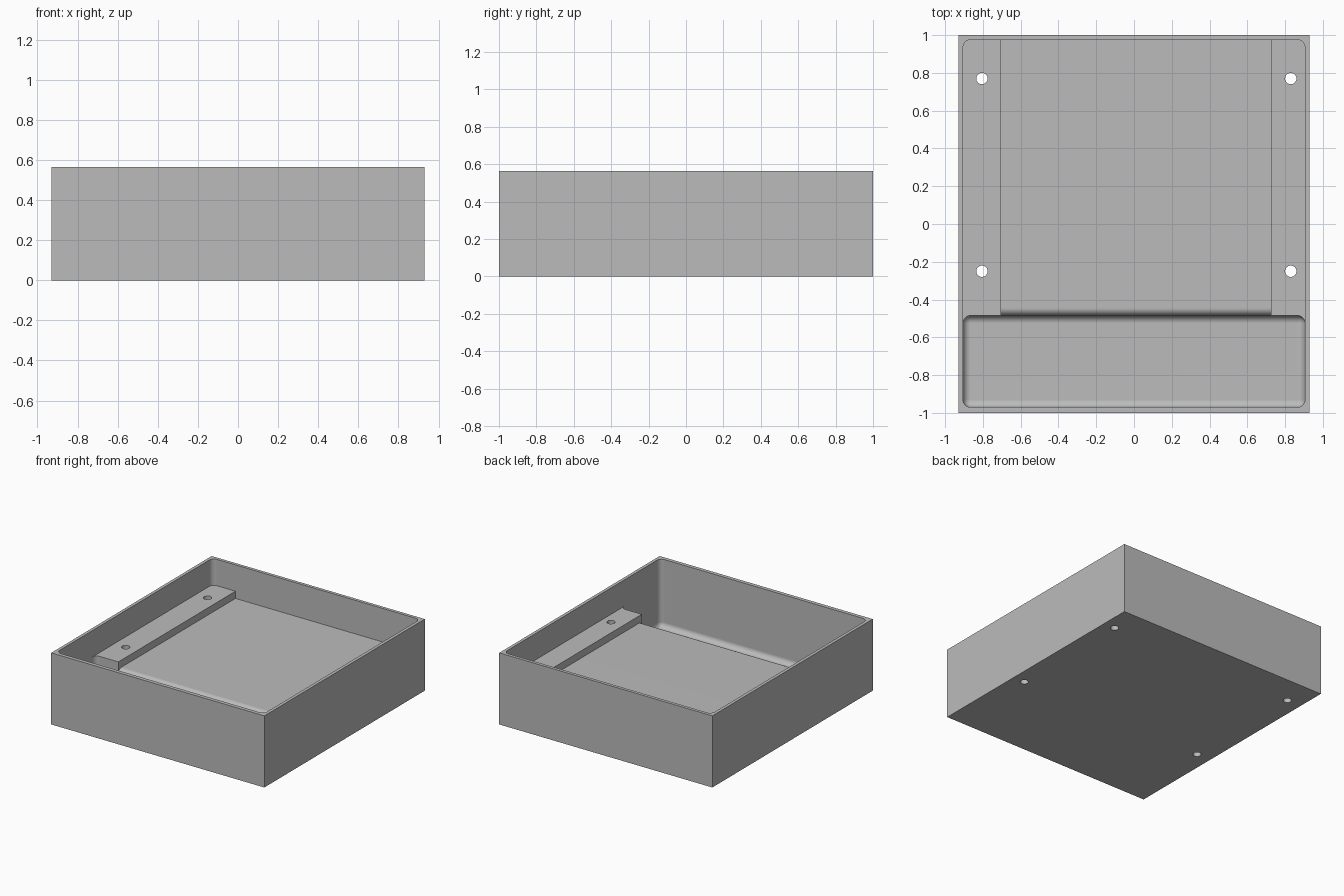
import bpy, bmesh, math

if "Cube" in bpy.data.objects:
    bpy.data.objects.remove(bpy.data.objects["Cube"])

R = 0.04           # fillet radius
RIM = 0.565        # tray height
RAIL = 0.357       # top of the side rails
DECK = 0.30        # raised floor between the rails
FLOOR = 0.03       # floor of the deep front pocket


def make_object(name, bm):
    bmesh.ops.recalc_face_normals(bm, faces=bm.faces[:])
    mesh = bpy.data.meshes.new(name)
    bm.to_mesh(mesh)
    bm.free()
    obj = bpy.data.objects.new(name, mesh)
    bpy.context.collection.objects.link(obj)
    return obj


def box(name, lo, hi, pick=None):
    """Box between two corners; edges chosen by pick are rounded."""
    bm = bmesh.new()
    bmesh.ops.create_cube(bm, size=1)
    for v in bm.verts:
        v.co = [a + (c + 0.5) * (b - a) for a, b, c in zip(lo, hi, v.co)]
    if pick:
        edges = [e for e in bm.edges if pick(e)]
        bmesh.ops.bevel(bm, geom=edges, offset=R, segments=8, profile=0.5,
                        affect='EDGES', clamp_overlap=True)
    return make_object(name, bm)


def vertical(e):
    return abs(e.verts[0].co.z - e.verts[1].co.z) > 0.01


# Solid tray block
tray = box("tray", (-0.93, -1, 0), (0.93, 1, RIM))

# Upper cavity and deep front pocket
top = 0.7
cavity = box("cavity_cutter", (-0.905, -0.97, RAIL), (0.905, 0.975, top), vertical)
pocket = box("pocket_cutter", (-0.905, -0.97, FLOOR), (0.905, -0.485, top),
             lambda e: vertical(e) or e.verts[0].co.z < 0.1)

# Channel between the rails, with a rounded lip down into the pocket
profile = [(0.975, 0.5), (0.975, DECK)]
for i in range(9):
    a = math.radians(90 + 90 * i / 8)
    profile.append((-0.485 + R + R * math.cos(a), DECK - R + R * math.sin(a)))
profile += [(-0.6, DECK - R), (-0.6, 0.5)]
bm = bmesh.new()
face = bm.faces.new([bm.verts.new((-0.705, y, z)) for y, z in profile])
side = bmesh.ops.extrude_face_region(bm, geom=[face])["geom"]
bmesh.ops.translate(bm, vec=(1.43, 0, 0),
                    verts=[v for v in side if isinstance(v, bmesh.types.BMVert)])
channel = make_object("channel_cutter", bm)

# Screw holes through both rails
cutters = [cavity, pocket, channel]
for x in (-0.805, 0.83):
    for y in (-0.25, 0.77):
        bm = bmesh.new()
        bmesh.ops.create_cone(bm, cap_ends=True, segments=32,
                              radius1=0.03, radius2=0.03, depth=1)
        bmesh.ops.translate(bm, vec=(x, y, 0.2), verts=bm.verts[:])
        cutters.append(make_object("hole_cutter", bm))

# Cut everything out of the block
bpy.context.view_layer.objects.active = tray
tray.select_set(True)
for c in cutters:
    mod = tray.modifiers.new("cut", 'BOOLEAN')
    mod.operation, mod.solver, mod.object = 'DIFFERENCE', 'EXACT', c
    bpy.ops.object.modifier_apply(modifier=mod.name)
    bpy.data.objects.remove(c)

# Smooth fillets, crisp edges
bpy.ops.object.shade_smooth_by_angle(angle=math.radians(30))
weighted = tray.modifiers.new("weighted_normals", 'WEIGHTED_NORMAL')
weighted.keep_sharp = True

# Grey material
grey = bpy.data.materials.new("light grey")
grey.diffuse_color = (0.5, 0.5, 0.5, 1)
grey.use_nodes = True
grey.node_tree.nodes["Principled BSDF"].inputs["Base Color"].default_value = grey.diffuse_color
tray.data.materials.clear()
tray.data.materials.append(grey)
